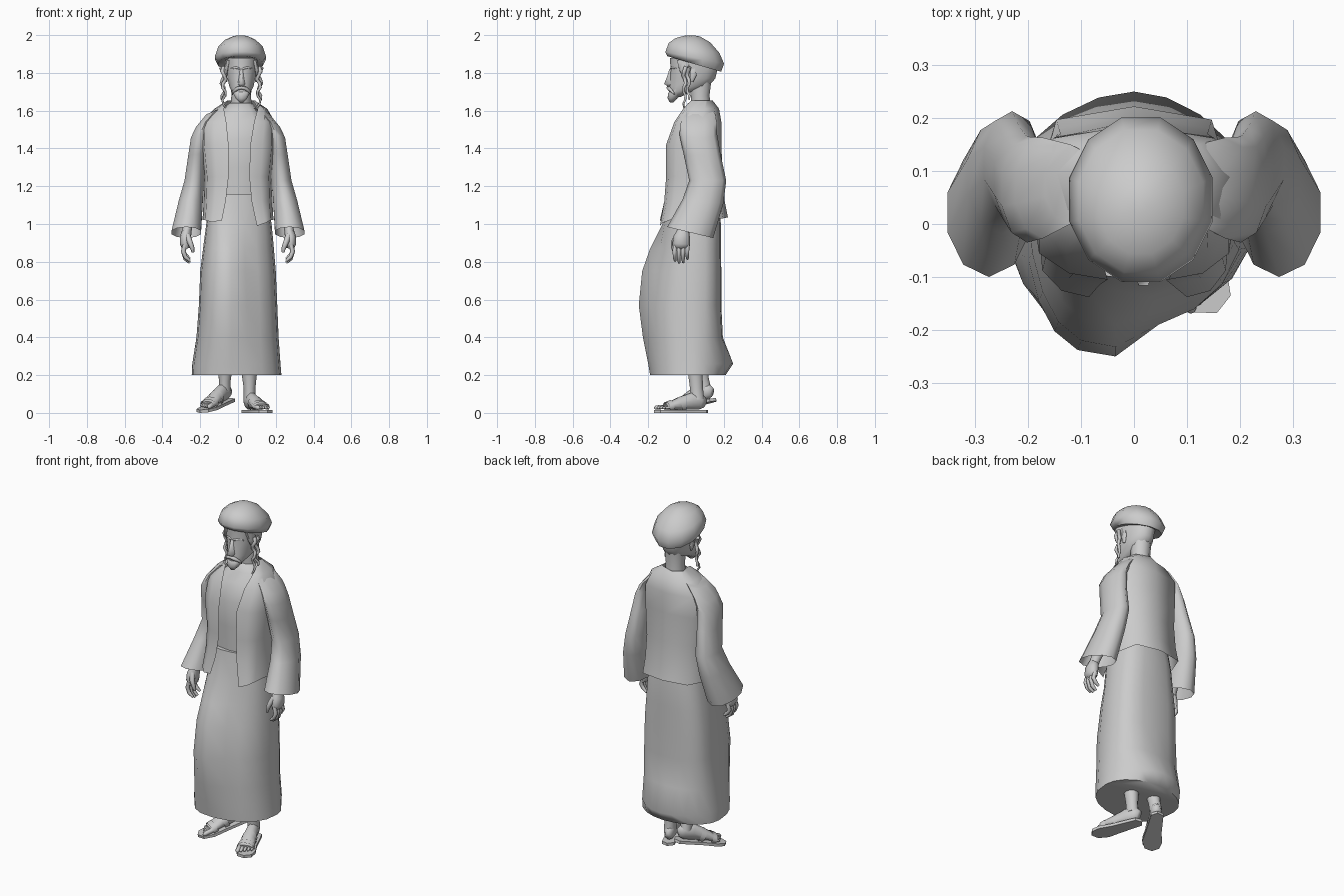
import bpy, bmesh, math
from mathutils import Vector, Matrix

if "Cube" in bpy.data.objects:
    bpy.data.objects.remove(bpy.data.objects["Cube"])


def build(name, rings, cap0=True, cap1=True, closed=True, angle=50, mat=None):
    """Skin a list of rings (lists of points) into one smooth-shaded object."""
    bm = bmesh.new()
    vs = [[bm.verts.new(p) for p in r] for r in rings]
    n = len(vs[0])
    for a, b in zip(vs, vs[1:]):
        for i in range(n if closed else n - 1):
            j = (i + 1) % n
            bm.faces.new((a[i], a[j], b[j], b[i]))
    if cap0:
        bm.faces.new(vs[0][::-1])
    if cap1:
        bm.faces.new(vs[-1])
    bmesh.ops.recalc_face_normals(bm, faces=bm.faces)
    if mat:
        bm.transform(mat)
    me = bpy.data.meshes.new(name)
    bm.to_mesh(me)
    bm.free()
    ob = bpy.data.objects.new(name, me)
    bpy.context.collection.objects.link(ob)
    bpy.ops.object.select_all(action='DESELECT')
    ob.select_set(True)
    bpy.context.view_layer.objects.active = ob
    bpy.ops.object.shade_smooth_by_angle(angle=math.radians(angle))
    return ob


def sp(v, p):
    return math.copysign(abs(v) ** p, v)


def box_ring(z, x0, x1, y0, y1, n=12, p=0.8):
    """Rounded outline inside given bounds."""
    out = []
    cx, hx = (x0 + x1) / 2, (x1 - x0) / 2
    cy = 0.02 if y1 > 0.1 and y0 < -.04 else (y0 + y1) / 2
    for i in range(n):
        a = math.tau * i / n - math.pi / 2
        c, s = sp(math.cos(a), p), sp(math.sin(a), p)
        out.append(Vector((cx + hx * c, cy + s * ((y1 - cy) if s > 0 else (cy - y0)), z)))
    return out


def skirt_ring(z, x0, x1, y0, y1, yr, pf, pb, n=20):
    """Skirt outline: yr is the front depth right of centre, pf and pb round the front and back."""
    out = []
    for i in range(n):
        a = math.tau * i / n - math.pi / 2
        c, s = math.cos(a), math.sin(a)
        p = pf if s < 0 else pb
        x = sp(c, p) * (x1 if c > 0 else -x0) - .035 * max(0, -s) ** 3
        y = .04 + sp(s, p) * ((y1 - .04) if s > 0 else (.04 - (yr if c > .1 else y0)))
        out.append(Vector((x, y, z)))
    return out


def tilt_ring(x, y, z, rx, ry, sy=0, sx=0, n=10):
    """Ellipse whose height slopes along y and x."""
    out = []
    for i in range(n):
        a = math.tau * (i + 0.5) / n
        dx, dy = rx * math.cos(a), ry * math.sin(a)
        out.append(Vector((x + dx, y + dy, z + sy * dy + sx * dx)))
    return out


def tube(name, pts, radii, n=8, ref=(1, 0, 0), caps=True, mat=None, angle=75):
    """Tapered tube along a path; radii are numbers or (side, depth) pairs."""
    pts = [Vector(p) for p in pts]
    rings = []
    for i, p in enumerate(pts):
        t = (pts[min(i + 1, len(pts) - 1)] - pts[max(i - 1, 0)]).normalized()
        u = Vector(ref)
        u = (u - u.dot(t) * t).normalized()
        v = t.cross(u)
        r = radii[i] if isinstance(radii[i], tuple) else (radii[i],) * 2
        rings.append([p + u * r[0] * math.cos(math.tau * k / n) + v * r[1] * math.sin(math.tau * k / n)
                      for k in range(n)])
    return build(name, rings, caps, caps, mat=mat, angle=angle)


# long skirt, pushed out by the forward knee, flaring at the back of the hem
skirt = [(1.16, -.145, .15, -.10, .165, -.10, .78, .75), (1.0, -.168, .178, -.125, .185, -.12, .8, .72),
         (.87, -.185, .19, -.19, .185, -.145, .9, .72), (.75, -.2, .2, -.232, .187, -.175, .9, .72),
         (.57, -.207, .208, -.25, .187, -.2, .85, .75), (.4, -.22, .215, -.228, .195, -.195, .85, .85),
         (.26, -.242, .225, -.2, .25, -.19, .85, 1.1), (.2, -.245, .23, -.19, .21, -.185, .85, 1.0)]
build("skirt", [skirt_ring(*r) for r in skirt], angle=60)

# shirt and neck
shirt = [(1.1, -.14, .14, -.082, .16), (1.3, -.155, .155, -.082, .165), (1.45, -.165, .165, -.085, .165),
         (1.55, -.14, .145, -.045, .165), (1.6, -.09, .11, -.005, .155), (1.64, -.045, .075, .01, .135)]
build("shirt", [box_ring(*r) for r in shirt], angle=70)
tube("neck", [(.015, .082, 1.58), (.017, .075, 1.68), (.018, .075, 1.78)], [(.06, .055), (.052, .052), (.058, .065)], 10)

# open jacket: z, half width, front y, back y, left edge x, right edge x
jacket = [(1.655, .07, .03, .14, -.05, .08), (1.61, .14, -.015, .175, -.075, .105),
          (1.54, .195, -.062, .187, -.062, .085), (1.42, .195, -.105, .187, -.05, .065),
          (1.25, .178, -.105, .195, -.05, .06), (1.12, .182, -.115, .205, -.065, .072),
          (1.02, .188, -.138, .222, -.085, .10)]
rows = []
for z, w, f, b, l, r in jacket:
    c = .015 if z > 1.6 else 0
    d = .03 if z < 1.05 else 0
    m = (f + b) / 2
    rows.append([Vector(p) for p in (
        (l, f, z), (c - (w + abs(l)) / 2, f + .012, z - d / 3), (c - w * .92, f + .05, z), (c - w, m + .02, z),
        (c - w * .78, b - .025, z + d / 2), (0, b, z + d / 2), (c + w * .78, b - .025, z + d / 3),
        (c + w, m + .02, z), (c + w * .92, f + .05, z), (c + (w + r) / 2, f + .012, z - d / 2), (r, f, z - d))])
build("jacket", rows, False, False, closed=False, angle=80)

sleeve = [(.12, .075, 1.60, .05, .075, 0, -.4), (.172, .068, 1.54, .055, .095, 0, -.55),
          (.202, .065, 1.475, .05, .10, 0, -.4), (.216, .085, 1.37, .05, .098, 0, -.15),
          (.23, .115, 1.23, .056, .098, 0, 0), (.25, .09, 1.12, .067, .108, -.1, 0),
          (.274, .022, .955, .082, .122, -.24, 0)]
for s, side in ((-1, "left"), (1, "right")):
    # wide sleeve with open cuff
    build(f"{side}_sleeve", [tilt_ring(s * x, y, z, rx, ry, sy, s * sx)
                             for x, y, z, rx, ry, sy, sx in sleeve], True, False, angle=80)
    # forearm, palm, fingers and thumb
    tube(f"{side}_forearm", [(s * .25, .06, 1.09), (s * .268, .0, .985), (s * .272, -.015, .95)],
         [.035, (.026, .03), (.024, .03)])
    tube(f"{side}_palm", [(s * .27, -.012, .97), (s * .278, -.022, .93), (s * .28, -.025, .895), (s * .277, -.025, .87)],
         [(.024, .03), (.03, .044), (.028, .047), (.019, .042)])
    for k in range(4):
        y = -.058 + .022 * k
        low = (.805, .795, .797, .815)[k]
        tube(f"{side}_finger_{k + 1}", [(s * .28, y, .89), (s * .29, y - .002, .855), (s * .278, y - .002, low + .02),
                                        (s * .255, y, low)], [.013, .0125, .011, .007], 6)
    tube(f"{side}_thumb", [(s * .268, -.045, .94), (s * .255, -.066, .905), (s * .243, -.068, .875), (s * .238, -.064, .85)],
         [.017, .015, .012, .007], 6)

# head
HX = .018
head = [(1.672, .03, -.085, -.03), (1.70, .052, -.09, .03), (1.73, .066, -.09, .12), (1.77, .075, -.086, .155),
        (1.82, .081, -.082, .167), (1.88, .082, -.085, .16)]
build("head", [box_ring(z, HX - w, HX + w, a, b, 14, .95) for z, w, a, b in head], angle=75)
# nose, brows, moustache and ears
build("nose", [[Vector((HX + x * k, y, z)) for x, y in ((-1, -.065), (-.4, f), (.4, f), (1, -.065))]
               for z, k, f in ((1.82, .012, -.088), (1.78, .017, -.1), (1.742, .024, -.116), (1.728, .018, -.095))], angle=80)
for s, side in ((-1, "left"), (1, "right")):
    X = lambda v: HX + s * v
    tube(f"{side}_brow", [(X(.008), -.08, 1.822), (X(.03), -.074, 1.829), (X(.056), -.05, 1.822)],
         [.005, .007, .004], 6, (0, 1, 0))
    tube(f"{side}_moustache", [(X(-.002), -.095, 1.722), (X(.022), -.09, 1.717), (X(.042), -.074, 1.702),
                               (X(.048), -.06, 1.685)], [.009, .011, .008, .003], 6, (0, 1, 0))
    tube(f"{side}_ear", [(X(.08), .035, 1.82), (X(.086), .04, 1.79), (X(.077), .03, 1.755)],
         [(.005, .014), (.007, .02), (.005, .01)], 6)
    # hair at the temple and two wavy sidelocks
    tube(f"{side}_temple_hair", [(X(.07), -.015, 1.87), (X(.08), -.01, 1.82), (X(.085), .0, 1.775)],
         [(.014, .038), (.012, .03), (.008, .015)], 6)
    for k in range(2):
        path = [(X(.092 + .005 * k + .010 * math.sin(i * 1.7 + k * 1.4)),
                 -.008 + .02 * k + .007 * math.cos(i * 1.7), 1.83 - .0215 * i) for i in range(11 - 2 * k)]
        tube(f"{side}_sidelock_{k + 1}", path, [.012 - .0007 * i for i in range(len(path))], 6)

# pointed beard
beard = [(1.712, .052, -.08, .0), (1.69, .045, -.096, -.02), (1.665, .032, -.097, -.045), (1.643, .01, -.085, -.068)]
build("beard", [box_ring(z, HX - w, HX + w, a, b, 10, .9) for z, w, a, b in beard], angle=70)

# soft round cap, tilted to the back
cap = [(.046, 1.855, .08, .11, -.28), (.044, 1.847, .122, .147, -.29), (.046, 1.880, .14, .161, -.2),
       (.043, 1.932, .122, .139, -.2), (.036, 1.973, .083, .095, -.12), (.032, 1.994, .04, .045, -.05),
       (.03, 1.999, .012, .014, 0)]
build("cap", [tilt_ring(.013, y, z, rx, ry, sy, n=12) for y, z, rx, ry, sy in cap], angle=70)

# legs, feet and sandals; the left heel is lifted
outline = [(.0, .135), (.034, .115), (.038, .05), (.043, -.03), (.056, -.1), (.046, -.15), (.01, -.172),
           (-.032, -.155), (-.052, -.1), (-.043, -.02), (-.037, .06), (-.033, .115)]
for side, s, turn, lift, ox, oy in (("left", -1, -32, 12, -.1, .052), ("right", 1, 20, 0, .088, -.01)):
    M = (Matrix.Translation((ox, oy, 0)) @ Matrix.Rotation(math.radians(turn), 4, 'Z')
         @ Matrix.Translation((0, -.172, 0)) @ Matrix.Rotation(math.radians(lift), 4, 'X')
         @ Matrix.Translation((0, .172, 0)))
    build(f"{side}_sandal_sole", [[Vector((s * x, y, z)) for x, y in outline] for z in (0, .016)], mat=M, angle=40)
    foot = [(0, .118, .05), (0, .09, .062), (0, .04, .062), (0, -.02, .05), (0, -.07, .04), (0, -.105, .033)]
    rad = [(.018, .025), (.03, .046), (.032, .046), (.037, .036), (.045, .024), (.041, .015)]
    tube(f"{side}_foot", foot, rad, 10, mat=M)
    for k in range(5):
        x, r = s * (-.033 + .0175 * k), (.013, .01, .009, .009, .008)[k]
        y = -.148 + .009 * k
        tube(f"{side}_toe_{k + 1}", [(x, -.085, .033), (x, y + .02, .03), (x, y, .027), (x, y - .007, .025)],
             [r, r, r * .9, r * .4], 6, mat=M)
    # straps across the toes and instep
    for k, (y, w, h, z) in enumerate(((-.085, .05, .033, .034), (-.015, .043, .043, .047))):
        tube(f"{side}_sandal_strap_{k + 1}", [(0, y - .014, z - .004), (0, y + .014, z + .002)],
             [(w, h - .004), (w - .003, h)], 12, mat=M, caps=False)
    ankle = M @ Vector((0, .075, .07))
    knee = Vector((-.065, .03, .45)) if s < 0 else Vector((.055, .03, .45))
    tube(f"{side}_leg", [ankle, ankle.lerp(knee, .16), ankle.lerp(knee, .35)],
         [(.032, .038), (.031, .036), .04], 10)
